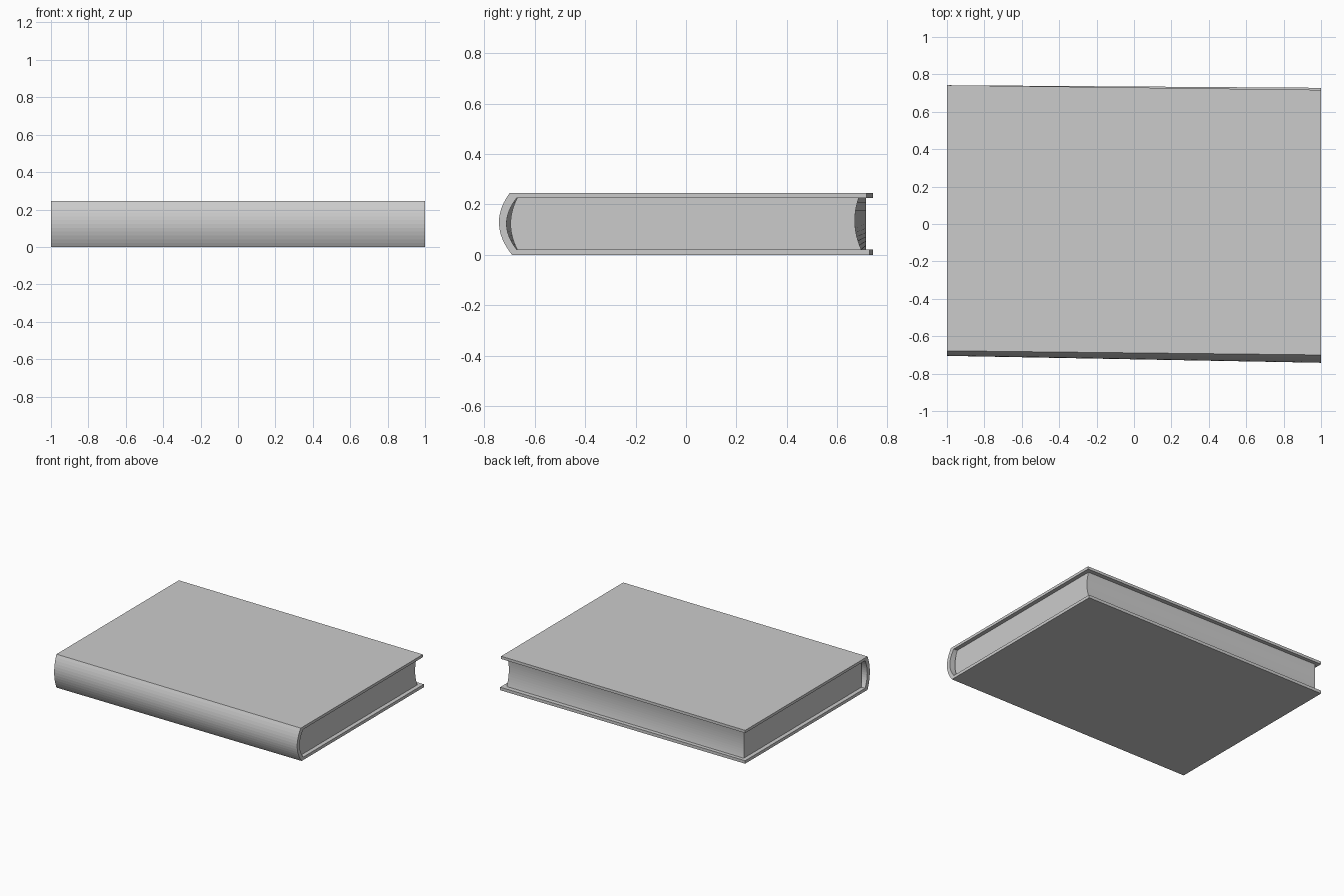
import bpy, bmesh

if "Cube" in bpy.data.objects:
    bpy.data.objects.remove(bpy.data.objects["Cube"])

SEG = 12
Z_BOTTOM, Z_INNER_LOW, Z_INNER_HIGH, Z_TOP = 0.0, 0.022, 0.225, 0.245


def arc(y_low, y_high, bulge, z_low, z_high):
    """Shallow curve from bottom to top, bowed towards -y by bulge."""
    pts = []
    for i in range(SEG + 1):
        t = i / SEG
        pts.append((y_low + (y_high - y_low) * t - bulge * 4 * t * (1 - t),
                    z_low + (z_high - z_low) * t))
    return pts


def loft(name, left, right, x):
    """Solid between two matching (y, z) outlines at -x and +x."""
    bm = bmesh.new()
    a = [bm.verts.new((-x, y, z)) for y, z in left]
    b = [bm.verts.new((x, y, z)) for y, z in right]
    bm.faces.new(a)
    bm.faces.new(b[::-1])
    n = len(a)
    for i in range(n):
        j = (i + 1) % n
        bm.faces.new((a[i], b[i], b[j], a[j]))
    bmesh.ops.recalc_face_normals(bm, faces=bm.faces)
    mesh = bpy.data.meshes.new(name)
    bm.to_mesh(mesh)
    bm.free()
    obj = bpy.data.objects.new(name, mesh)
    bpy.context.collection.objects.link(obj)
    return obj


def cover_outline(outer, inner, fore_low, fore_high):
    """C-shaped wrap: outer spine, top board, inner spine, bottom board."""
    return (arc(*outer, Z_BOTTOM, Z_TOP)
            + [(fore_high, Z_TOP), (fore_high, Z_INNER_HIGH)]
            + arc(*inner, Z_INNER_LOW, Z_INNER_HIGH)[::-1]
            + [(fore_low, Z_INNER_LOW), (fore_low, Z_BOTTOM)])


def page_outline(back, fore):
    return (arc(*back, Z_INNER_LOW, Z_INNER_HIGH)
            + arc(*fore, Z_INNER_LOW, Z_INNER_HIGH)[::-1])


# Cover with rounded spine, slightly skewed from one end to the other
loft("cover",
     cover_outline((-0.678, -0.678, 0.027), (-0.650, -0.650, 0.025), 0.742, 0.742),
     cover_outline((-0.690, -0.700, 0.047), (-0.672, -0.672, 0.040), 0.728, 0.717),
     1.0)

# Page block: square at the left end, rounded back and hollow fore edge at the right
loft("pages",
     page_outline((-0.650, -0.650, 0.0), (0.715, 0.715, 0.0)),
     page_outline((-0.670, -0.670, 0.026), (0.695, 0.685, 0.020)),
     0.97)
